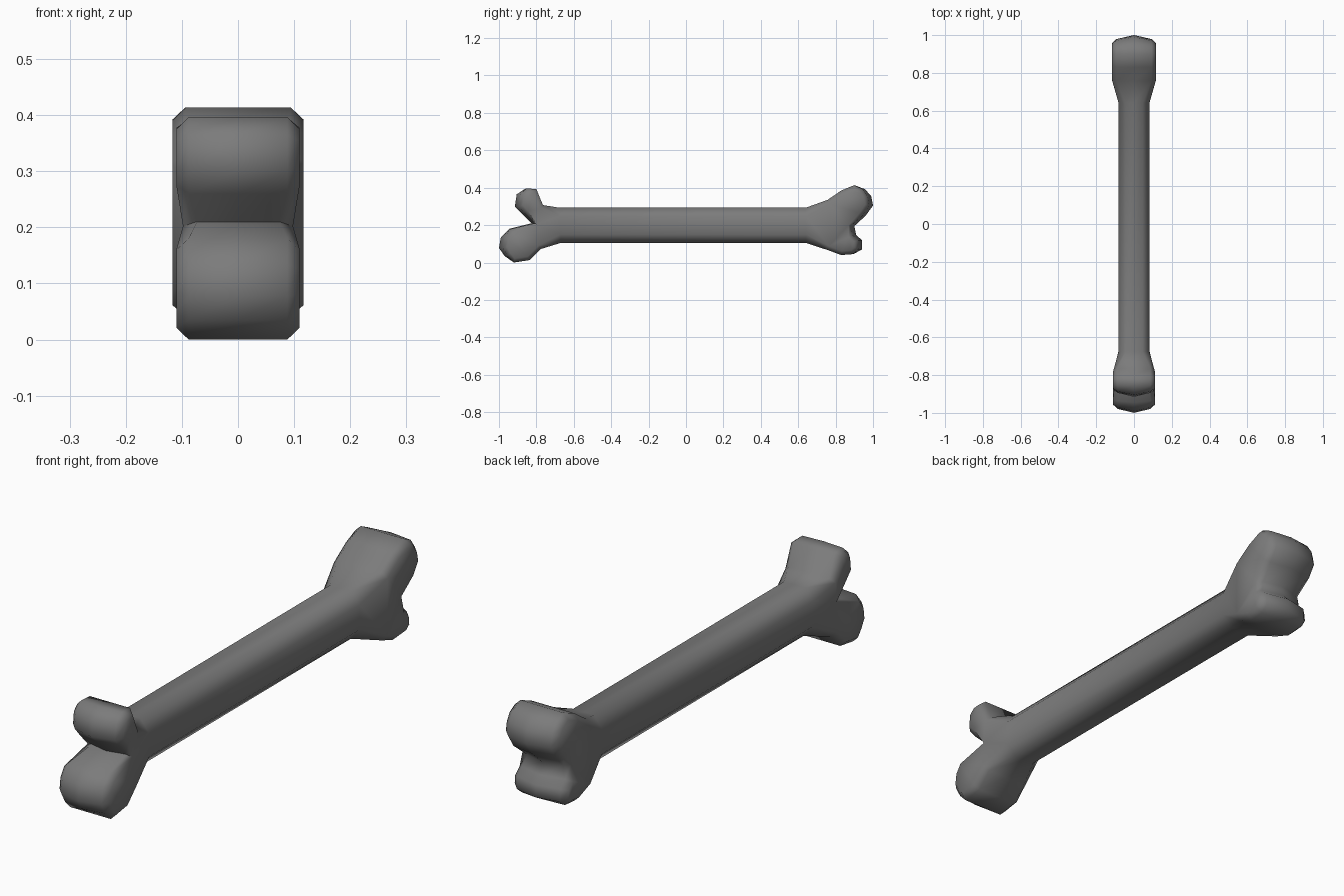
import bpy, bmesh, math
from mathutils import Vector

if "Cube" in bpy.data.objects:
    bpy.data.objects.remove(bpy.data.objects["Cube"])

# Side outline (y, z): back end from top to bottom, front end from bottom to top
BACK = [(.64, .293), (.757, .335), (.83, .385), (.90, .414), (.957, .392), (.99, .355),
        (1, .305), (.96, .25), (.90, .195), (.91, .147), (.94, .12), (.94, .07),
        (.895, .045), (.83, .04), (.757, .067), (.64, .105)]
FRONT = [(-.67, .105), (-.777, .072), (-.837, .013), (-.92, 0), (-.97, .035), (-1, .078),
         (-.99, .135), (-.945, .18), (-.825, .21), (-.875, .26), (-.915, .30), (-.905, .365),
         (-.857, .396), (-.80, .393), (-.765, .307), (-.675, .293)]
outline = [Vector(p) for p in BACK + FRONT]
N, H, CROTCH = len(outline), len(BACK), 8


def ring_shape(i):
    """Half width, flat fraction and edge inset at outline point i."""
    k = i % H
    if k in (0, H - 1):
        return .082, .55, .045
    width = .117 if i < H else .11
    if k == CROTCH:
        return width - .012, .75, .012
    return width, .8, .022


bm = bmesh.new()
layers = [[] for _ in range(5)]
for i, p in enumerate(outline):
    t = (outline[(i + 1) % N] - outline[i - 1]).normalized()
    out = Vector((-t.y, t.x))
    width, flat, inset = ring_shape(i)
    # knob ends bulge towards the centre line
    bulge = Vector((out.x * .022 if 3 < i % H < 13 else 0, 0))
    for layer, s in zip(layers, (-1, -flat, 0, flat, 1)):
        q = p - (bulge if s else Vector((0, 0)))
        if abs(s) == 1:
            q = q - out * inset
        layer.append(bm.verts.new((s * width, q.x, q.y)))

# Skin between the layers
for a, b in zip(layers, layers[1:]):
    for i in range(N):
        j = (i + 1) % N
        bm.faces.new((a[i], a[j], b[j], b[i]))

# Side caps: shaft, then fork and two knobs at each end
for side in (layers[0], layers[-1]):
    bm.faces.new([side[i] for i in (0, H - 1, H, N - 1)])
    for o in (0, H):
        bm.faces.new([side[o + i] for i in (0, 1, CROTCH, 14, 15)])
        bm.faces.new([side[o + i] for i in range(1, CROTCH + 1)])
        bm.faces.new([side[o + i] for i in range(CROTCH, 15)])

bmesh.ops.recalc_face_normals(bm, faces=bm.faces[:])
bmesh.ops.triangulate(bm, faces=[f for f in bm.faces if len(f.verts) > 4])
mesh = bpy.data.meshes.new("bone")
bm.to_mesh(mesh)
bm.free()
bone = bpy.data.objects.new("bone", mesh)
bpy.context.collection.objects.link(bone)

# Dark grey surface
dark = bpy.data.materials.new("dark_grey")
dark.diffuse_color = (.2, .2, .2, 1)
dark.use_nodes = True
dark.node_tree.nodes["Principled BSDF"].inputs["Base Color"].default_value = dark.diffuse_color
mesh.materials.append(dark)

bpy.context.view_layer.objects.active = bone
bone.select_set(True)
bpy.ops.object.shade_smooth_by_angle(angle=math.radians(85))
